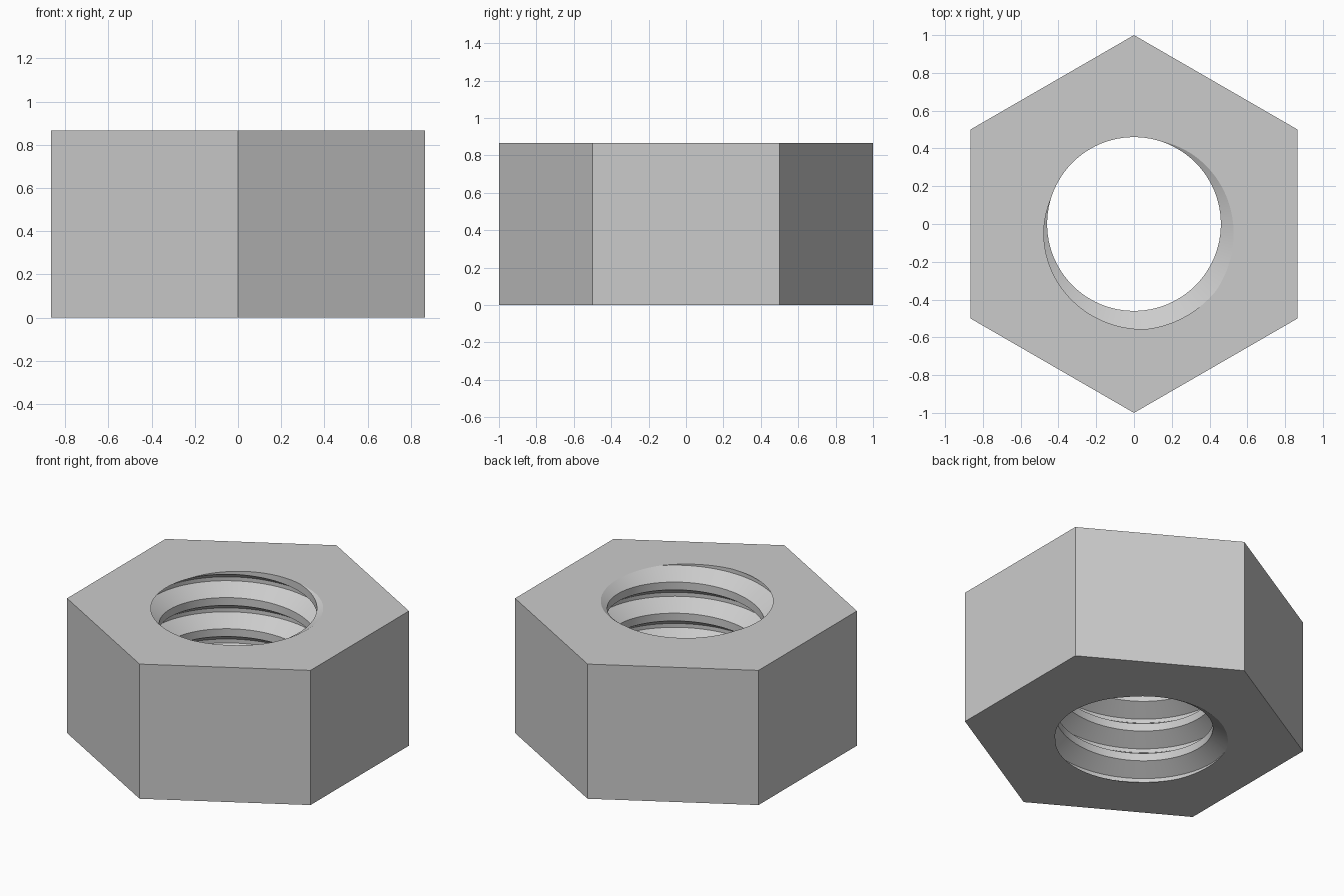
import bpy
import bmesh
from math import radians, sin, cos, pi

if "Cube" in bpy.data.objects:
    bpy.data.objects.remove(bpy.data.objects["Cube"], do_unlink=True)

HEIGHT = 0.866
PITCH = 0.2
CREST, ROOT = 0.46, 0.56        # inner and outer thread radius
COLUMNS = 96                    # facets around the bore
START = 298.5 / 360             # turn at which the groove meets the top

# Thread section over one pitch: (radius, fraction of the pitch)
SECTION = [(ROOT, -0.0625), (ROOT, 0.0625), (CREST, 0.375), (CREST, 0.625)]


def steel_material():
    mat = bpy.data.materials.new("steel_grey")
    colour = (0.6, 0.6, 0.6, 1.0)
    mat.diffuse_color = colour
    mat.use_nodes = True
    mat.node_tree.nodes["Principled BSDF"].inputs["Base Color"].default_value = colour
    return mat


def add_thread(bm):
    """Right-hand helical bore, longer than the nut, trimmed at both ends."""
    columns = []
    for j in range(COLUMNS):
        turn = j / COLUMNS
        a = 2 * pi * turn
        columns.append([
            bm.verts.new((r * cos(a), r * sin(a),
                          HEIGHT + PITCH * (k + f + turn - START)))
            for k in range(-7, 3) for r, f in SECTION])
    step = len(SECTION)
    for j in range(COLUMNS):
        here, after = columns[j], columns[(j + 1) % COLUMNS]
        # the last column joins the first one a full pitch higher
        up = step if j == COLUMNS - 1 else 0
        for i in range(len(here) - 1 - up):
            bm.faces.new((here[i], here[i + 1], after[i + 1 + up], after[i + up]))
    for z, side in ((0, -1), (HEIGHT, 1)):
        bmesh.ops.bisect_plane(
            bm, geom=bm.verts[:] + bm.edges[:] + bm.faces[:], dist=1e-6,
            plane_co=(0, 0, z), plane_no=(0, 0, side), clear_outer=True)
    bmesh.ops.remove_doubles(bm, verts=bm.verts[:], dist=1e-5)


def add_hex_body(bm):
    """Six side walls and the two end faces around the bore."""
    rims = {z: [e for e in bm.edges if e.is_boundary
                and all(abs(v.co.z - z) < 1e-4 for v in e.verts)]
            for z in (0, HEIGHT)}
    rings = []
    for z, rim in rims.items():
        ring = [bm.verts.new((cos(radians(30 + 60 * i)), sin(radians(30 + 60 * i)), z))
                for i in range(6)]
        outline = [bm.edges.new((ring[i], ring[(i + 1) % 6])) for i in range(6)]
        bmesh.ops.triangle_fill(bm, edges=rim + outline, use_beauty=True,
                                normal=(0, 0, 1))
        rings.append(ring)
    low, high = rings
    for i in range(6):
        n = (i + 1) % 6
        bm.faces.new((low[i], low[n], high[n], high[i]))


bm = bmesh.new()
add_thread(bm)
add_hex_body(bm)
bmesh.ops.recalc_face_normals(bm, faces=bm.faces[:])
mesh = bpy.data.meshes.new("hex_nut")
bm.to_mesh(mesh)
bm.free()

nut = bpy.data.objects.new("hex_nut", mesh)
bpy.context.collection.objects.link(nut)
mesh.materials.append(steel_material())

# Smooth thread, crisp edges
bpy.ops.object.select_all(action='DESELECT')
nut.select_set(True)
bpy.context.view_layer.objects.active = nut
bpy.ops.object.shade_smooth_by_angle(angle=radians(25))
